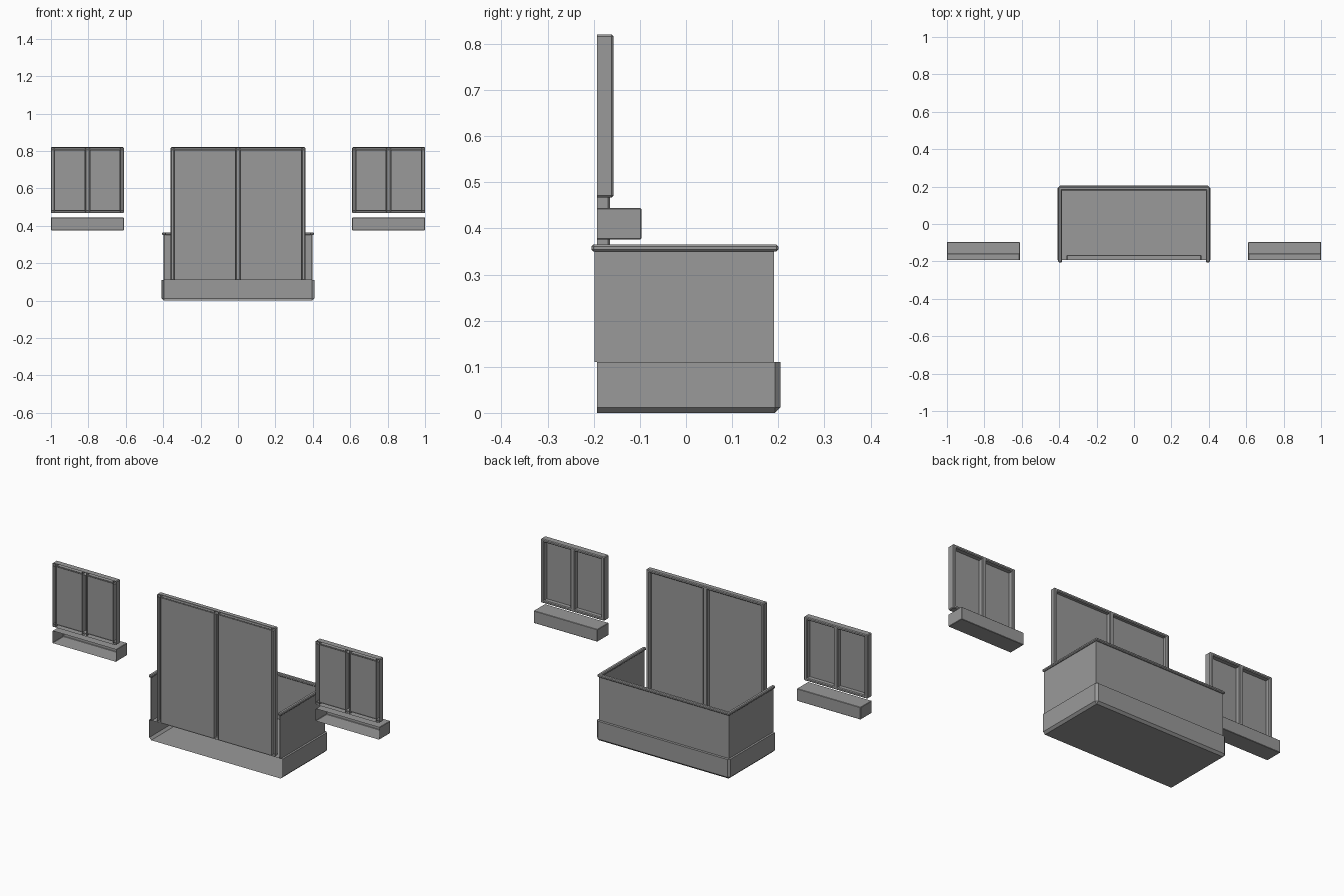
import bpy, bmesh
from mathutils import Vector

cube = bpy.data.objects.get("Cube")
if cube:
    bpy.data.objects.remove(cube)

grey = bpy.data.materials.new("plain_grey")
grey.use_nodes = True
GREY = (0.32, 0.32, 0.32, 1)
grey.diffuse_color = GREY
grey.node_tree.nodes["Principled BSDF"].inputs["Base Color"].default_value = GREY

WALL = -0.193   # plane of the house wall that everything is fixed to


def add_box(bm, x, y, z, open_front=False, bevel=0.0, choose=None):
    """Add a box from (min, max) pairs, chamfer the chosen edges, open its wall side."""
    part = bmesh.new()
    bmesh.ops.create_cube(part, size=1)
    for v in part.verts:
        v.co = Vector([r[0] if c < 0 else r[1] for c, r in zip(v.co, (x, y, z))])
    if open_front:
        front = [f for f in part.faces if f.normal.y < -0.9]
        bmesh.ops.delete(part, geom=front, context='FACES')
    if bevel:
        edges = [e for e in part.edges if len(e.link_faces) == 2
                 and (choose is None or choose(e))]
        bmesh.ops.bevel(part, geom=edges, offset=bevel, segments=1, affect='EDGES')
    temp = bpy.data.meshes.new("temp")
    part.to_mesh(temp)
    part.free()
    bm.from_mesh(temp)
    bpy.data.meshes.remove(temp)


def finish(bm, name):
    mesh = bpy.data.meshes.new(name)
    bm.to_mesh(mesh)
    bm.free()
    mesh.materials.append(grey)
    obj = bpy.data.objects.new(name, mesh)
    bpy.context.scene.collection.objects.link(obj)
    return obj


def glazed_frame(name, x, z, depth, pane_y, sill_bar):
    """Hollow-backed frame with a centre mullion and two recessed panes."""
    bar, rim = 0.02, 0.004
    mid = (x[0] + x[1]) / 2
    y = (WALL, WALL + depth)
    bm = bmesh.new()
    # upright bars, then rails
    for a, b in ((x[0], x[0] + bar), (x[1] - bar, x[1])):
        add_box(bm, (a, b), y, z, True, rim)
    add_box(bm, (mid - 0.013, mid + 0.013), y, z, True, rim)
    add_box(bm, x, y, (z[1] - 0.016, z[1]), True, rim)
    if sill_bar:
        add_box(bm, x, y, (z[0], z[0] + 0.016), True, rim)
    finish(bm, name)
    # panes
    bm = bmesh.new()
    low = z[0] + (0.014 if sill_bar else 0)
    for a, b in ((x[0] + bar, mid - 0.013), (mid + 0.013, x[1] - bar)):
        add_box(bm, (a, b), (pane_y, pane_y + 0.003), (low, z[1] - 0.014))
    finish(bm, name + "_panes")


# balcony slab: open to the wall, chamfered at the outer corners and underside
def outer_low(e):
    a, b = (v.co for v in e.verts)
    upright = abs(a.z - b.z) > 0.05 and a.y > 0
    return upright or (a.z < 0.01 and b.z < 0.01)


bm = bmesh.new()
add_box(bm, (-0.408, 0.408), (WALL, 0.205), (0, 0.11), True, 0.012, outer_low)
finish(bm, "balcony_slab")

# parapet and handrail share the same three-sided layout
def three_sides(name, half, back, front, width, z, bevel):
    bm = bmesh.new()
    for s in (-1, 1):
        x = sorted((s * half, s * (half - width)))
        add_box(bm, x, (front, back), z, False, bevel)
    add_box(bm, (-half, half), (back - width, back), z, False, bevel)
    return finish(bm, name)


three_sides("parapet", 0.397, 0.191, -0.198, 0.006, (0.11, 0.352), 0)
three_sides("handrail", 0.405, 0.2, -0.205, 0.02, (0.35, 0.365), 0.004)

# balcony door and the two side windows with their flower-box sills
glazed_frame("door", (-0.36, 0.36), (0.11, 0.82), 0.028, -0.188, False)
for side, s in (("right", -1), ("left", 1)):
    x = tuple(sorted((s * 0.61, s * 1.0)))
    glazed_frame(side + "_window", x, (0.467, 0.82), 0.036, -0.186, True)
    bm = bmesh.new()
    add_box(bm, x, (WALL, -0.097), (0.376, 0.444), True, 0.002)
    finish(bm, side + "_sill")
